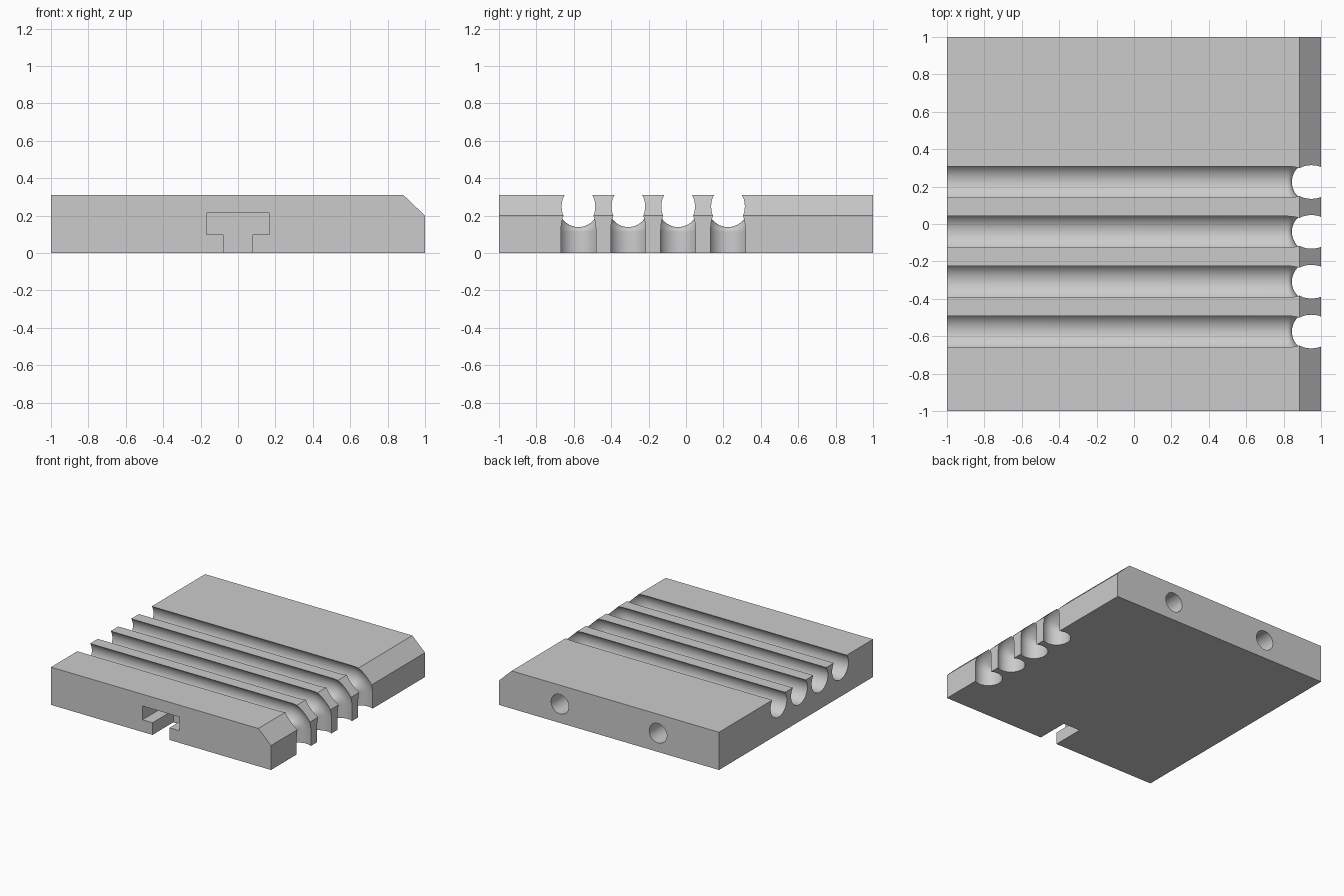
import bpy, bmesh
from math import sin, cos, pi, radians, tau
from mathutils import Vector, Matrix

cube = bpy.data.objects.get("Cube")
if cube:
    bpy.data.objects.remove(cube, do_unlink=True)

grey = bpy.data.materials.new("plain_grey")
grey.use_nodes = True
GREY = (0.6, 0.6, 0.6, 1)
grey.diffuse_color = GREY
grey.node_tree.nodes["Principled BSDF"].inputs["Base Color"].default_value = GREY


def loft(name, rings):
    """Closed solid running through a list of equal-sized vertex rings."""
    bm = bmesh.new()
    loops = [[bm.verts.new(p) for p in ring] for ring in rings]
    n = len(loops[0])
    for a, b in zip(loops, loops[1:]):
        for i in range(n):
            j = (i + 1) % n
            bm.faces.new((a[i], a[j], b[j], b[i]))
    bm.faces.new(loops[0])
    bm.faces.new(loops[-1])
    bmesh.ops.recalc_face_normals(bm, faces=bm.faces)
    mesh = bpy.data.meshes.new(name)
    bm.to_mesh(mesh)
    bm.free()
    mesh.materials.append(grey)
    obj = bpy.data.objects.new(name, mesh)
    bpy.context.collection.objects.link(obj)
    return obj


def extrude_xz(name, profile, y0, y1):
    return loft(name, [[(x, y, z) for x, z in profile] for y in (y0, y1)])


def circle(centre, side, up, radius, n=48):
    return [centre + radius * (cos(tau * i / n) * side + sin(tau * i / n) * up)
            for i in range(n)]


# Plate with one chamfered long edge
TOP = 0.31
plate = extrude_xz("grooved_plate",
                   [(-1, 0), (1, 0), (1, 0.2), (0.885, TOP), (-1, TOP)], -1, 1)
cutters = []

# Four round grooves that bend down through the chamfered edge
GROOVE_R, BEND_R, BEND_X, GROOVE_Z = 0.106, 0.13, 0.82, 0.245
for k in range(4):
    y = -0.575 + 0.2665 * k
    side = Vector((0, 1, 0))
    rings = [circle(Vector((-1.1, y, GROOVE_Z)), side, Vector((0, 0, 1)), GROOVE_R)]
    pivot = Vector((BEND_X, y, GROOVE_Z - BEND_R))
    for step in range(17):
        a = pi / 2 * step / 16
        out = Vector((sin(a), 0, cos(a)))
        rings.append(circle(pivot + BEND_R * out, side, out, GROOVE_R))
    rings.append(circle(Vector((BEND_X + BEND_R, y, -0.1)), side,
                        Vector((1, 0, 0)), GROOVE_R))
    cutters.append(loft("groove_cutter", rings))

# T-shaped slot in the front face
half = [(0.077, -0.1), (0.077, 0.1), (0.168, 0.1), (0.168, 0.213)]
t_profile = half + [(-x, z) for x, z in reversed(half)]
cutters.append(extrude_xz("slot_cutter", t_profile, -1.1, -0.73))

# Two blind round holes in the back face
for x in (-0.446, 0.446):
    rings = [circle(Vector((x, y, 0.154)), Vector((1, 0, 0)), Vector((0, 0, 1)), 0.08)
             for y in (0.5, 1.1)]
    cutters.append(loft("hole_cutter", rings))

# Cut everything and keep the finished mesh
for c in cutters:
    c.hide_render = True
    mod = plate.modifiers.new("cut", 'BOOLEAN')
    mod.operation = 'DIFFERENCE'
    mod.solver = 'EXACT'
    mod.object = c
bpy.ops.object.select_all(action='DESELECT')
bpy.context.view_layer.objects.active = plate
plate.select_set(True)
for mod in list(plate.modifiers):
    bpy.ops.object.modifier_apply(modifier=mod.name)
for c in cutters:
    bpy.data.objects.remove(c, do_unlink=True)
bpy.ops.object.shade_smooth_by_angle(angle=radians(30))
